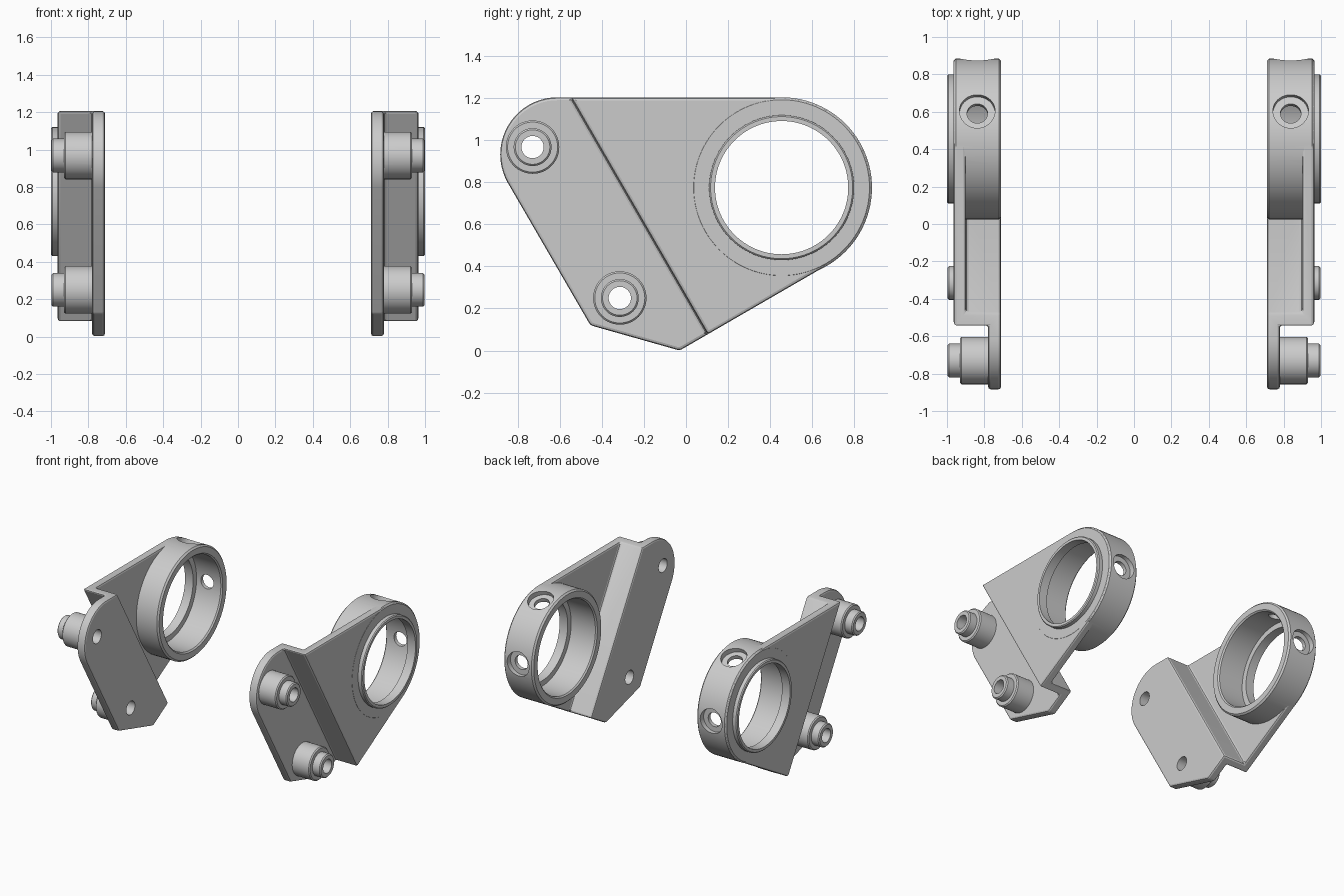
import bpy, bmesh, math
from mathutils import Vector, Matrix

if "Cube" in bpy.data.objects:
    bpy.data.objects.remove(bpy.data.objects["Cube"])

RING = (0.455, 0.775)                       # ring centre (y, z)
BOSSES = [(-0.73, 0.968), (-0.315, 0.25)]   # mounting boss centres (y, z)


def make(name, bm):
    bmesh.ops.recalc_face_normals(bm, faces=bm.faces)
    me = bpy.data.meshes.new(name)
    bm.to_mesh(me)
    bm.free()
    ob = bpy.data.objects.new(name, me)
    bpy.context.collection.objects.link(ob)
    return ob


def prism(name, base, offset):
    """Solid from a planar loop of points swept by an offset."""
    bm = bmesh.new()
    a = [bm.verts.new(p) for p in base]
    b = [bm.verts.new(Vector(p) + Vector(offset)) for p in base]
    n = len(a)
    bm.faces.new(a)
    bm.faces.new(b)
    for i in range(n):
        j = (i + 1) % n
        bm.faces.new((a[i], a[j], b[j], b[i]))
    return make(name, bm)


def lathe(name, profile, origin, axis, seg=96):
    """Solid of revolution; profile is (radius, distance along axis)."""
    mat = Matrix.Translation(origin) @ Vector(axis).to_track_quat('Z', 'Y').to_matrix().to_4x4()
    bm = bmesh.new()
    rings = []
    for r, h in profile:
        rings.append([bm.verts.new(mat @ Vector((r * math.cos(k * math.tau / seg),
                                                 r * math.sin(k * math.tau / seg), h)))
                      for k in range(seg)])
    for a, b in zip(rings, rings[1:]):
        for i in range(seg):
            j = (i + 1) % seg
            bm.faces.new((a[i], a[j], b[j], b[i]))
    bm.faces.new(rings[0])
    bm.faces.new(rings[-1])
    return make(name, bm)


def bake(ob):
    dg = bpy.context.evaluated_depsgraph_get()
    dg.update()
    me = bpy.data.meshes.new_from_object(ob.evaluated_get(dg))
    ob.modifiers.clear()
    ob.data = me


def boolean(ob, other, op):
    m = ob.modifiers.new(op, 'BOOLEAN')
    m.operation, m.solver, m.object = op, 'EXACT', other
    bake(ob)
    bpy.data.objects.remove(other)


def arc(c, r, a0, a1, n):
    return [(c[0] + r * math.cos(math.radians(a0 + (a1 - a0) * i / n)),
             c[1] + r * math.sin(math.radians(a0 + (a1 - a0) * i / n))) for i in range(n + 1)]


def corner(prev, p, nxt, t=0.014, n=4):
    """Rounded corner made from a small quadratic curve."""
    p = Vector(p)
    a = p + (Vector(prev) - p).normalized() * t
    b = p + (Vector(nxt) - p).normalized() * t
    return [tuple(a * (1 - u) ** 2 + p * 2 * u * (1 - u) + b * u * u)
            for u in (i / n for i in range(n + 1))]


# Side outline of the bracket
left = arc((-0.612, 0.933), 0.272, 90, 210, 20)
right = arc(RING, 0.428, -60, 90, 25)
c1, c2 = (-0.455, 0.12), (-0.03, 0.0)
outline = left + corner(left[-1], c1, c2) + corner(c1, c2, right[0]) + right

# Stepped plate: flange, slanted wall and outer plate, trimmed by the outline
nrm = Vector((0, math.cos(math.radians(30)), 0.5))
run = Vector((0, 0.5, -math.cos(math.radians(30))))
d0, d1 = 0.128, 0.19
section = [(-2, 0.711), (d1, 0.711), (d1, 0.9), (2, 0.9),
           (2, 0.964), (d0, 0.964), (d0, 0.78), (-2, 0.78)]
bracket = prism("bracket", [nrm * d + run * -2 + Vector((x, 0, 0)) for d, x in section], run * 4)
trim = prism("trim", [(0.6, y, z) for y, z in outline], (0.5, 0, 0))
boolean(bracket, trim, 'INTERSECT')
bev = bracket.modifiers.new("edge", 'BEVEL')
bev.width, bev.segments, bev.limit_method = 0.014, 2, 'ANGLE'
bev.angle_limit = math.radians(35)
bev.use_clamp_overlap = False
bake(bracket)

# Bearing ring with outer collar
ring = lathe("ring", [(0.418, 0.71), (0.43, 0.722), (0.43, 0.953), (0.418, 0.965),
                      (0.345, 0.965), (0.345, 0.993), (0.338, 1.0)], (0, *RING), (1, 0, 0))
boolean(bracket, ring, 'UNION')

# Stepped mounting bosses
for y, z in BOSSES:
    boss = lathe("boss", [(0.127, 0.75), (0.127, 0.922), (0.119, 0.93), (0.09, 0.93),
                          (0.09, 0.989), (0.082, 0.997)], (0, y, z), (1, 0, 0), 64)
    boolean(bracket, boss, 'UNION')

# Stepped bore, leaving a lip at the collar
bore = lathe("bore", [(0.37, 0.6), (0.37, 0.71), (0.36, 0.72), (0.36, 0.93),
                      (0.317, 0.93), (0.317, 1.1)], (0, *RING), (1, 0, 0))
boolean(bracket, bore, 'DIFFERENCE')

# Boss through holes
for y, z in BOSSES:
    boolean(bracket, lathe("hole", [(0.053, 0.6), (0.053, 1.1)], (0, y, z), (1, 0, 0), 48),
            'DIFFERENCE')

# Counterbored radial screw holes in the ring
for deg in (20.5, 90):
    t = math.radians(deg)
    cut = lathe("screw_hole", [(0.055, 0.25), (0.055, 0.388), (0.095, 0.388), (0.095, 0.5)],
                (0.838, *RING), (0, math.sin(t), math.cos(t)), 48)
    boolean(bracket, cut, 'DIFFERENCE')

# Mirrored pair
bracket.name = "bracket_pair"
mir = bracket.modifiers.new("mirror", 'MIRROR')
mir.use_mirror_merge = False
bake(bracket)
bpy.ops.object.select_all(action='DESELECT')
bracket.select_set(True)
bpy.context.view_layer.objects.active = bracket
bpy.ops.object.shade_smooth_by_angle(angle=math.radians(20))
